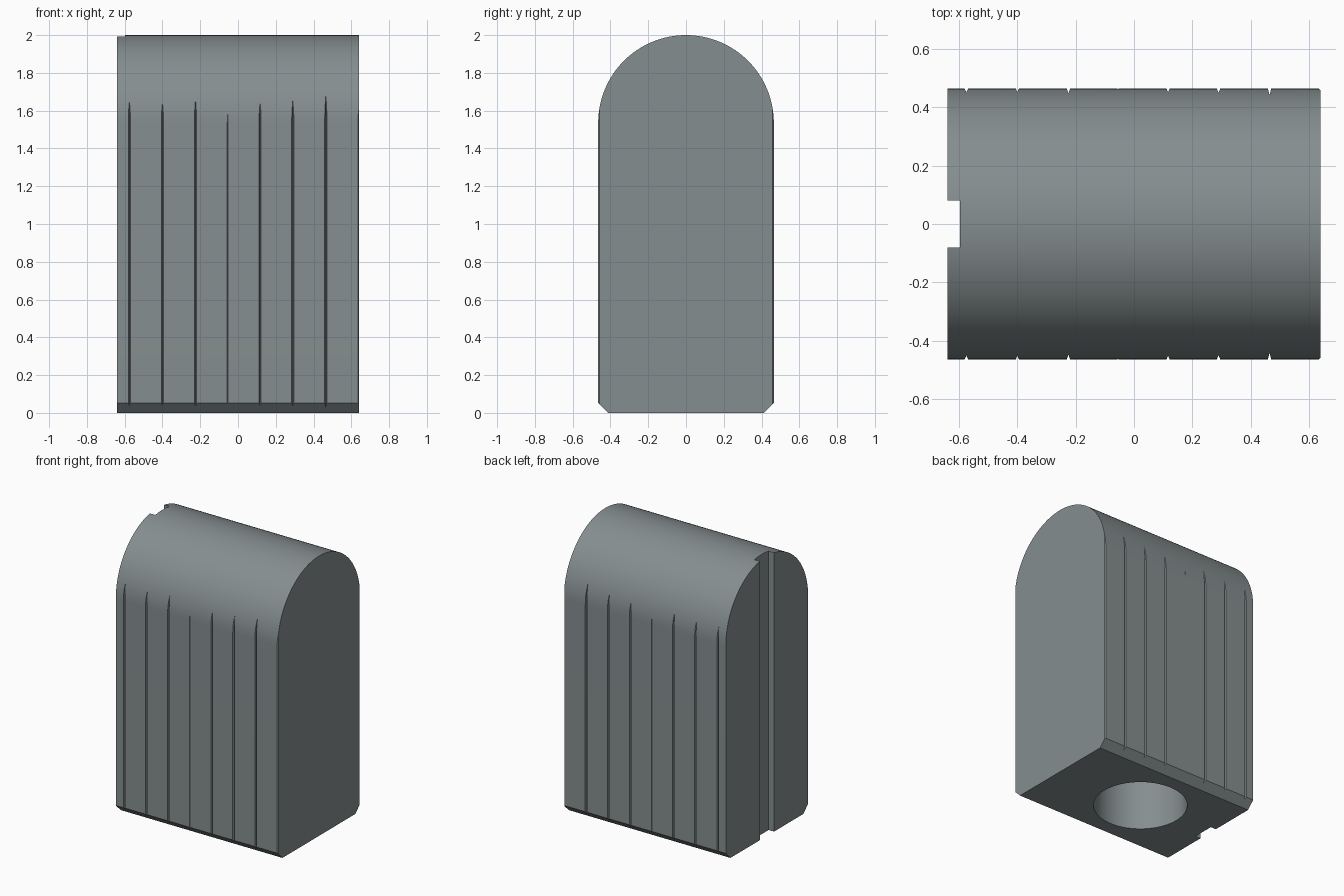
import bpy, bmesh, math
from mathutils import Vector

if "Cube" in bpy.data.objects:
    bpy.data.objects.remove(bpy.data.objects["Cube"])

HX, HY, H = 0.64, 0.465, 2.0      # half length, half width, height
CHAMFER = 0.053
BORE_X, BORE_R, BORE_TOP = -0.055, 0.31, 1.5

grey = bpy.data.materials.new("slate grey")
grey.diffuse_color = (0.235, 0.270, 0.275, 1)
grey.use_nodes = True
grey.node_tree.nodes["Principled BSDF"].inputs["Base Color"].default_value = grey.diffuse_color


def prism(bm, base, offset):
    """Extrude a closed outline along an offset."""
    face = bm.faces.new([bm.verts.new(p) for p in base])
    ext = bmesh.ops.extrude_face_region(bm, geom=[face])
    verts = [g for g in ext["geom"] if isinstance(g, bmesh.types.BMVert)]
    bmesh.ops.translate(bm, verts=verts, vec=Vector(offset))


def finish(bm, name):
    bmesh.ops.recalc_face_normals(bm, faces=bm.faces)
    mesh = bpy.data.meshes.new(name)
    bm.to_mesh(mesh)
    bm.free()
    mesh.materials.append(grey)
    obj = bpy.data.objects.new(name, mesh)
    bpy.context.collection.objects.link(obj)
    return obj


# Body: round-topped profile with chamfered foot, extruded along x
profile = [(-HY, CHAMFER), (-HY + CHAMFER, 0), (HY - CHAMFER, 0), (HY, CHAMFER)]
for i in range(65):
    a = math.pi * i / 64
    profile.append((HY * math.cos(a), H - HY + HY * math.sin(a)))
bm = bmesh.new()
prism(bm, [(-HX, y, z) for y, z in profile], (2 * HX, 0, 0))
body = finish(bm, "body")

# Cutters: V grooves on both broad sides, end channel, round bore
bm = bmesh.new()
grooves = [(-0.575, 0.0145), (-0.40, 0.0125), (-0.225, 0.017), (BORE_X, 0.0033),
           (0.117, 0.0125), (0.29, 0.015), (0.465, 0.023), (0.64, 0.006)]
for x, depth in grooves:
    w = 0.006 if depth > 0.005 else 0.002
    for s in (-1, 1):
        outer = s * (HY + 0.01)
        k = w * (depth + 0.01) / depth
        prism(bm, [(x - k, outer, -0.1), (x + k, outer, -0.1),
                   (x, s * (HY - depth), -0.1)], (0, 0, 2.2))
prism(bm, [(-HX - 0.1, -0.08, -0.1), (-HX + 0.043, -0.08, -0.1),
           (-HX + 0.043, 0.08, -0.1), (-HX - 0.1, 0.08, -0.1)], (0, 0, 2.2))
circle = [(BORE_X + BORE_R * math.cos(math.tau * i / 64),
           BORE_R * math.sin(math.tau * i / 64), -0.1) for i in range(64)]
prism(bm, circle, (0, 0, BORE_TOP + 0.1))
cutter = finish(bm, "cutter")

# Cut the body, then shade the curves smooth
cut = body.modifiers.new("cuts", "BOOLEAN")
cut.operation = "DIFFERENCE"
cut.solver = "EXACT"
cut.object = cutter
bpy.context.view_layer.objects.active = body
body.select_set(True)
bpy.ops.object.modifier_apply(modifier="cuts")
bpy.data.objects.remove(cutter)
bpy.ops.object.shade_smooth_by_angle(angle=math.radians(20))
